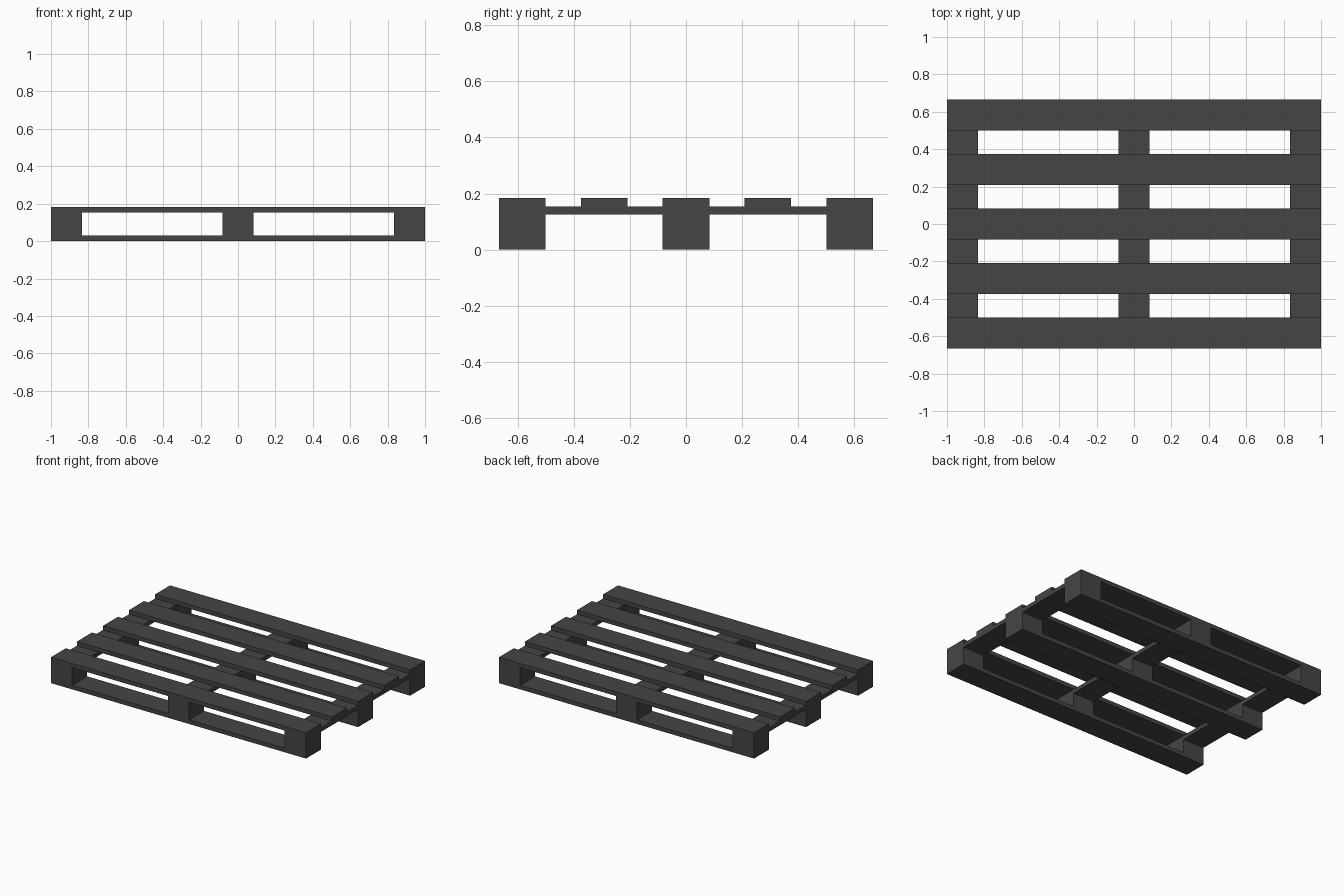
import bpy

if "Cube" in bpy.data.objects:
    bpy.data.objects.remove(bpy.data.objects["Cube"])

HALF_X, HALF_Y = 1.0, 0.6667
W = 0.1667                 # board width
Z_BOTTOM, Z_BLOCK, Z_STRINGER, Z_TOP = 0.029, 0.125, 0.154, 0.1833

mat = bpy.data.materials.new("dark_grey")
mat.diffuse_color = (0.06, 0.06, 0.06, 1)
mat.use_nodes = True
mat.node_tree.nodes["Principled BSDF"].inputs["Base Color"].default_value = mat.diffuse_color


def box(name, x, y, z0, z1, sx, sy):
    bpy.ops.mesh.primitive_cube_add(size=1, location=(x, y, (z0 + z1) / 2))
    ob = bpy.context.object
    ob.name = name
    ob.scale = (sx, sy, z1 - z0)
    bpy.ops.object.transform_apply(location=False, rotation=False, scale=True)
    ob.data.materials.append(mat)
    return ob


edge_x, edge_y = HALF_X - W / 2, HALF_Y - W / 2
columns = (-edge_x, 0, edge_x)
rows = (-edge_y, 0, edge_y)

# five deck boards along the length
for i in range(-2, 3):
    box("deck_board", 0, i * edge_y / 2, Z_STRINGER, Z_TOP, 2 * HALF_X, W)

# three cross boards under the deck
for x in columns:
    box("cross_board", x, 0, Z_BLOCK, Z_STRINGER, W, 2 * HALF_Y)

# three skids on the ground, each carrying three spacer blocks
for y in rows:
    box("skid_board", 0, y, 0, Z_BOTTOM, 2 * HALF_X, W)
    for x in columns:
        box("spacer_block", x, y, Z_BOTTOM, Z_BLOCK, W, W)
